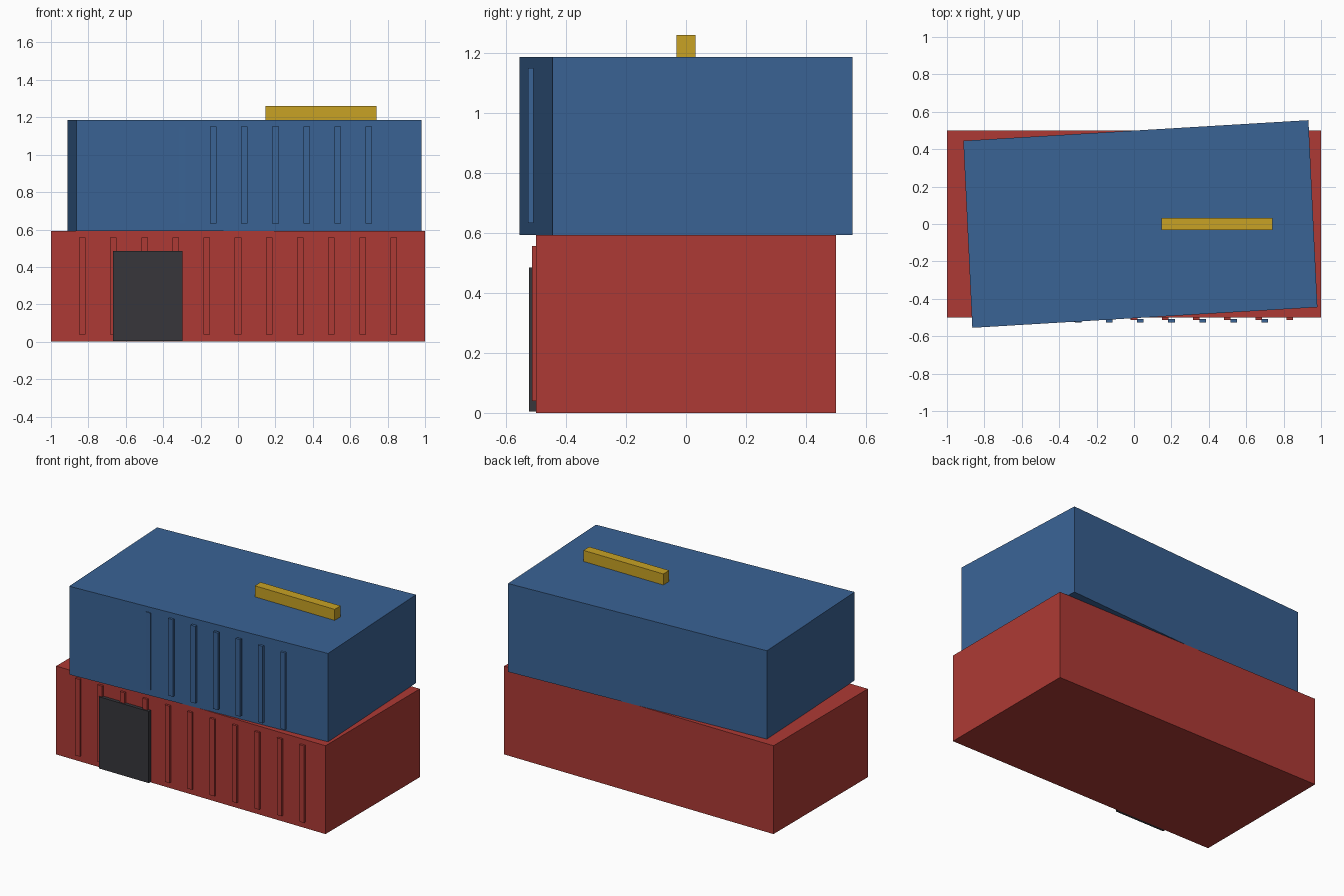
import bpy, bmesh
from mathutils import Vector

default = bpy.data.objects.get("Cube")
if default:
    bpy.data.objects.remove(default, do_unlink=True)


def material(name, rgb):
    mat = bpy.data.materials.new(name)
    mat.use_nodes = True
    color = (*rgb, 1.0)
    mat.diffuse_color = color
    mat.node_tree.nodes["Principled BSDF"].inputs["Base Color"].default_value = color
    return mat


red = material("red paint", (0.42, 0.042, 0.035))
blue = material("blue paint", (0.042, 0.125, 0.30))
dark = material("dark grey", (0.038, 0.037, 0.044))
yellow = material("yellow paint", (0.58, 0.36, 0.018))


def prism(name, corners, z0, z1, mat):
    """Extrude a footprint from z0 up to z1."""
    bm = bmesh.new()
    base = bm.faces.new([bm.verts.new((x, y, z0)) for x, y in corners])
    top = bmesh.ops.extrude_face_region(bm, geom=[base])["geom"]
    verts = [v for v in top if isinstance(v, bmesh.types.BMVert)]
    bmesh.ops.translate(bm, verts=verts, vec=(0, 0, z1 - z0))
    bmesh.ops.recalc_face_normals(bm, faces=bm.faces)
    mesh = bpy.data.meshes.new(name)
    bm.to_mesh(mesh)
    bm.free()
    mesh.materials.append(mat)
    obj = bpy.data.objects.new(name, mesh)
    bpy.context.collection.objects.link(obj)
    return obj


def box(name, x0, x1, y0, y1, z0, z1, mat):
    return prism(name, [(x0, y0), (x1, y0), (x1, y1), (x0, y1)], z0, z1, mat)


FLOOR = 0.593      # height of one container
RIB_STEP = 0.1665
RIB_HALF = 0.0175

# Lower container
box("lower_container", -1, 1, -0.5, 0.5, 0, FLOOR, red)

# Upper container, slightly turned on its base
centre = Vector((0.034, 0.0))
along = Vector((1.845, 0.11)) / 2
across = Vector((-0.048, 1.0)) / 2
corners = [centre + along * i + across * j
           for i, j in ((-1, -1), (1, -1), (1, 1), (-1, 1))]
prism("upper_container", corners, FLOOR, 2 * FLOOR, blue)

# Vertical ribs on both fronts
for k in range(-5, 6):
    x = k * RIB_STEP
    box(f"lower_rib_{k + 6}", x - RIB_HALF, x + RIB_HALF,
        -0.514, -0.495, 0.04, 0.557, red)
for k in range(-4, 5):
    x = k * RIB_STEP + centre.x
    box(f"upper_rib_{k + 5}", x - RIB_HALF, x + RIB_HALF,
        -0.526, -0.508, 0.633, 1.15, blue)

# Door and roof beam
box("door", -0.667, -0.297, -0.523, -0.498, 0.004, 0.485, dark)
box("roof_beam", 0.147, 0.74, -0.032, 0.031, 2 * FLOOR, 1.26, yellow)
